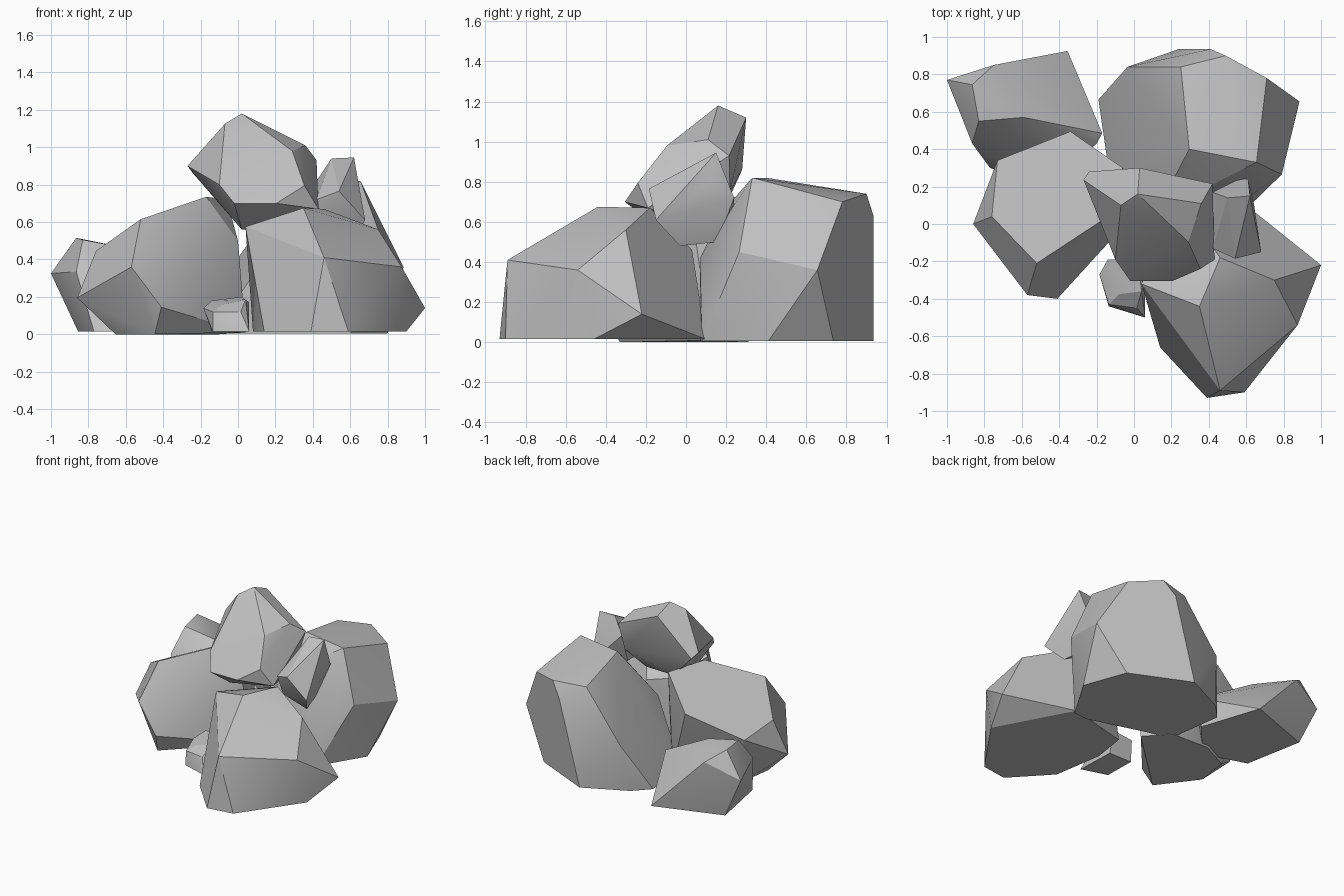
import bpy, bmesh, math

# one stone grey for the whole pile
stone = bpy.data.materials.new("stone_grey")
stone.diffuse_color = (0.53, 0.53, 0.53, 1)


def boulder(name, corners):
    """Faceted rock: convex hull around its chipped corners, near-flat facets merged."""
    bm = bmesh.new()
    for c in corners:
        bm.verts.new(c)
    hull = bmesh.ops.convex_hull(bm, input=bm.verts[:])
    loose = {v for v in hull["geom_interior"] + hull["geom_unused"]
             if isinstance(v, bmesh.types.BMVert)}
    bmesh.ops.delete(bm, geom=list(loose), context='VERTS')
    bmesh.ops.dissolve_limit(bm, angle_limit=math.radians(5),
                             verts=bm.verts[:], edges=bm.edges[:])
    bmesh.ops.recalc_face_normals(bm, faces=bm.faces[:])
    me = bpy.data.meshes.new(name)
    bm.to_mesh(me)
    bm.free()
    me.materials.append(stone)
    ob = bpy.data.objects.new(name, me)
    bpy.context.collection.objects.link(ob)
    bpy.ops.object.select_all(action='DESELECT')
    ob.select_set(True)
    bpy.context.view_layer.objects.active = ob
    bpy.ops.object.shade_smooth_by_angle(angle=math.radians(25))


# large rock at front right
boulder("front_right_rock", [
    (.46, -.89, .41), (.35, -.44, .675), (.46, -.18, .67), (.75, -.30, .56),
    (.875, -.54, .36), (1.0, -.22, .14), (.90, -.46, .015), (.59, -.90, .015),
    (.39, -.93, .015), (.14, -.66, .015), (.04, -.32, .575), (.08, -.28, .015),
    (.12, -.02, .015), (.60, .10, .015), (.31, .03, .46), (.16, -.05, .48)])

# large rock at left
boulder("left_rock", [
    (-.52, -.21, .615), (-.57, -.38, .36), (-.76, .04, .445), (-.86, 0, .195),
    (-.41, -.40, .145), (-.17, .02, .735), (-.06, .30, .72), (-.73, .34, .395),
    (-.34, .495, .55), (-.655, -.05, 0), (-.445, -.33, 0), (-.13, .05, 0),
    (-.10, .30, 0), (-.40, .31, 0), (-.62, .20, 0), (0, .05, .5), (.04, .12, .01)])

# largest rock at back right
boulder("back_right_rock", [
    (.655, .33, .82), (.295, .40, .82), (.25, .84, .73), (.49, .90, .74),
    (.71, .78, .70), (.885, .655, .36), (.79, .265, .45), (.80, .41, .005),
    (.68, .735, .005), (.24, .935, .005), (.41, .935, .63), (-.035, .84, .36),
    (-.08, .78, .005), (-.19, .665, .005), (-.13, .25, .005), (.48, .07, .005),
    (.60, .08, .005), (.50, .07, .42), (.15, .12, .42), (.38, .19, .66)])

# low tilted rock at back left
boulder("back_left_rock", [
    (-1.0, .77, .325), (-.865, .745, .515), (-.75, .85, .43), (-.355, .925, .02),
    (-.17, .485, .23), (-.20, .43, .22), (-.83, .55, .505), (-.59, .57, .46),
    (-.855, .75, .015), (-.77, .30, .015), (-.45, .20, .015), (-.20, .48, .015),
    (-.865, .43, .335)])

# rock resting on top
boulder("top_rock", [
    (.02, .16, 1.18), (.03, .30, 1.12), (-.07, .10, 1.125), (.36, .11, 1.01),
    (.42, .215, .93), (.29, -.095, .98), (.355, -.24, .795), (.205, -.305, .70),
    (-.02, -.305, .70), (-.27, .235, .90), (-.24, .28, .86), (.43, -.19, .67),
    (.02, -.12, .56), (.30, .05, .57), (.36, .22, .75), (-.02, .18, .64),
    (-.10, -.19, .80)])

# small rock wedged at the upper right
boulder("upper_right_small_rock", [
    (.62, .15, .945), (.50, .14, .94), (.42, .17, .82), (.42, -.13, .72),
    (.54, -.185, .765), (.68, -.15, .61), (.64, .115, .80), (.61, .24, .72),
    (.56, .24, .66), (.60, -.03, .48), (.55, .155, .50), (.45, -.10, .58),
    (.42, .10, .60)])

# small stone at the front
boulder("front_small_stone", [
    (-.135, -.44, .015), (.06, -.50, .015), (-.185, -.27, .14), (-.08, -.375, .16),
    (.04, -.36, .185), (.015, -.45, .12), (-.135, -.43, .12), (.06, -.28, .17),
    (-.14, -.20, .015), (.05, -.20, .015), (-.14, -.19, .18), (.02, -.19, .2)])
